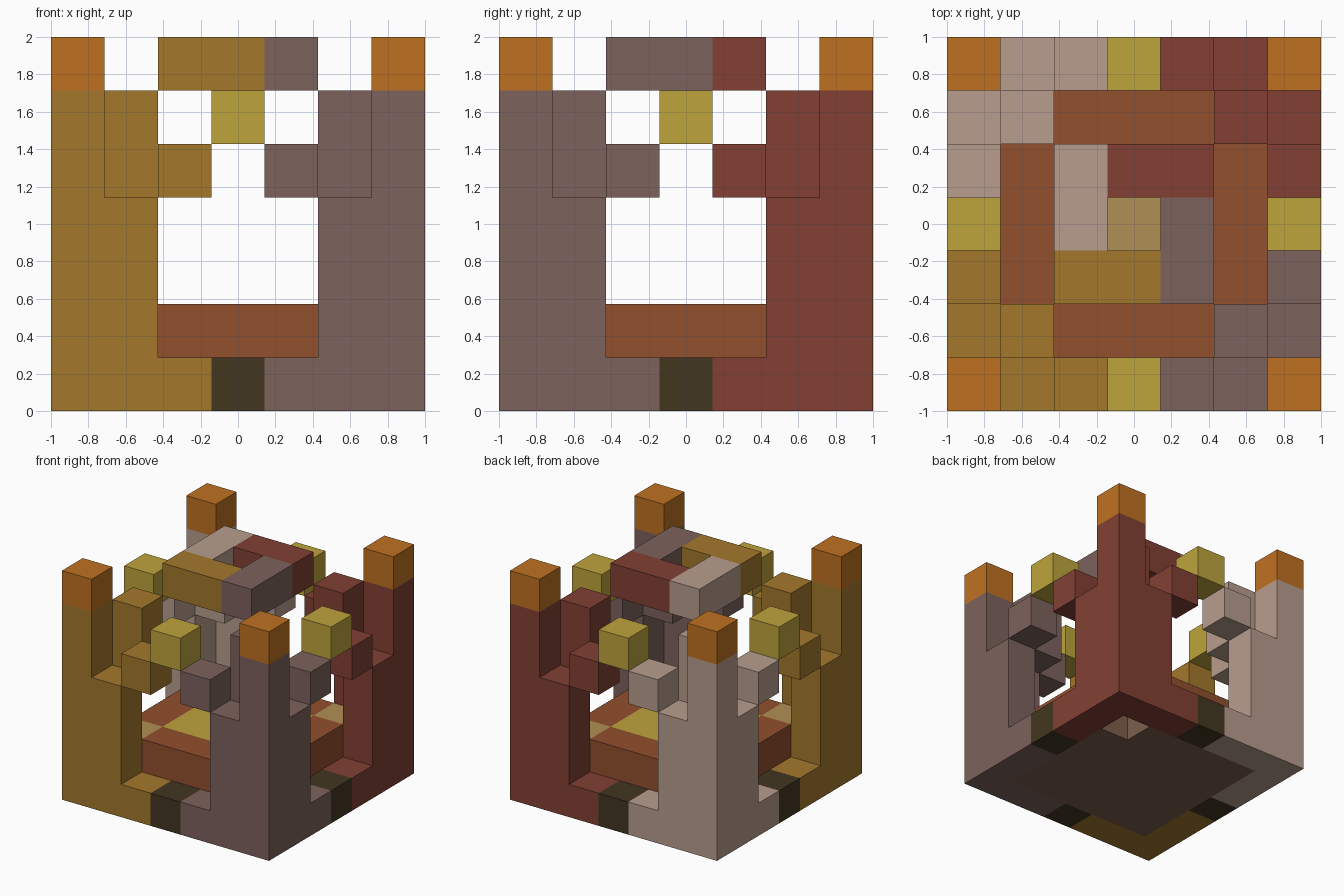
import bpy, bmesh
from mathutils import Matrix, Vector

if "Cube" in bpy.data.objects:
    bpy.data.objects.remove(bpy.data.objects["Cube"], do_unlink=True)

CELLS = 7
SIZE = 2 / CELLS


def material(name, rgb):
    """Flat material from 0-255 display values, converted to linear."""
    lin = [((c / 255 + 0.055) / 1.055) ** 2.4 for c in rgb]
    mat = bpy.data.materials.new(name)
    mat.use_nodes = True
    mat.diffuse_color = (*lin, 1)
    mat.node_tree.nodes["Principled BSDF"].inputs["Base Color"].default_value = (*lin, 1)
    return mat


orange = material("orange", (191, 113, 33))
gold = material("gold", (163, 120, 44))
grey = material("mauve grey", (125, 98, 93))
red = material("brick red", (130, 64, 52))
pink = material("dusty pink", (184, 157, 142))
yellow = material("yellow", (190, 164, 60))
brown = material("rust brown", (146, 80, 46))
dark = material("dark olive", (66, 54, 32))
tan = material("tan", (176, 143, 85))
taupe = material("taupe", (123, 96, 77))


def blocks(name, mat, boxes, turn=0):
    """Boxes given by low and high grid corners, turned about z in quarter turns."""
    bm = bmesh.new()
    spin = Matrix.Rotation(turn * 1.5707963, 4, "Z")
    for low, high in boxes:
        low, high = Vector(low), Vector(high)
        centre = (low + high) / 2 - Vector((CELLS / 2, CELLS / 2, 0))
        place = Matrix.Translation(centre * SIZE) @ Matrix.Diagonal((*((high - low) * SIZE), 1))
        bmesh.ops.create_cube(bm, size=1, matrix=spin @ place)
    mesh = bpy.data.meshes.new(name)
    bm.to_mesh(mesh)
    bm.free()
    mesh.materials.append(mat)
    obj = bpy.data.objects.new(name, mesh)
    bpy.context.collection.objects.link(obj)


def cell(x, y, z):
    return (x, y, z), (x + 1, y + 1, z + 1)


# Corner tower: post, stepped shoulders, low sills and raised inner block
tower = [
    ((0, 0, 0), (1, 1, 6)),
    ((1, 0, 0), (2, 1, 4)), ((0, 1, 0), (1, 2, 4)),
    cell(2, 0, 0), cell(0, 2, 0),
    ((1, 1, 4), (2, 2, 6)),
]
brackets = [cell(2, 0, 4), cell(0, 2, 4)]

# Everything repeats in quarter turns, one quarter per tower colour
quarters = [("front_right", gold), ("front_left", grey),
            ("back_left", red), ("back_right", pink)]
for turn, (side, colour) in enumerate(quarters):
    blocks(side + "_tower", colour, tower, turn)
    blocks(side + "_brackets", colour, brackets, turn)
    blocks(side + "_crown_segment", colour, [((2, 2, 6), (4, 3, 7))], turn)
    blocks(side + "_tower_cap", orange, [cell(0, 0, 6)], turn)
    blocks(side + "_floor_corner", tan, [cell(1, 1, 1)], turn)
    blocks(side + "_inner_floor", yellow, [((2, 2, 1), (4, 3, 2))], turn)

for turn, side in enumerate(["front", "left", "back", "right"]):
    blocks(side + "_threshold", dark, [cell(3, 0, 0)], turn)
    blocks(side + "_keystone", yellow, [cell(3, 0, 5)], turn)
    blocks(side + "_floor_border", brown, [((2, 1, 1), (5, 2, 2))], turn)

# Floor centre, and base slab with one corner left open
blocks("floor_centre", tan, [cell(3, 3, 1)])
blocks("base_slab", taupe, [((1, 1, 0), (6, 5, 1)), ((1, 5, 0), (5, 6, 1))])
